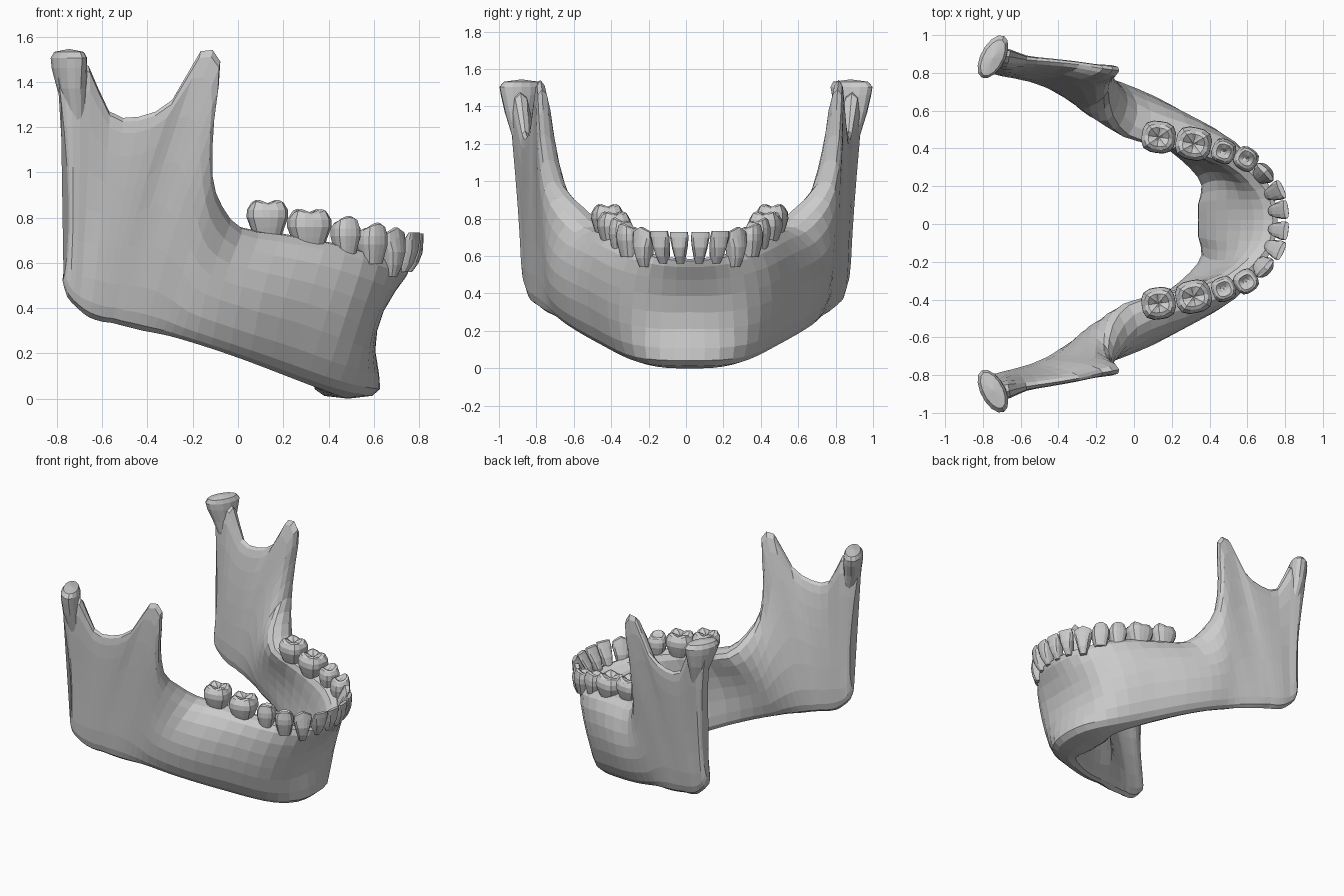
import bpy, bmesh
from math import cos, sin, pi, radians
from mathutils import Vector

# Body stations from chin midline backwards:
# facing angle, bottom xyz, middle xyz, top xyz, widths bottom/middle/top
BODY = [
    (0, .49, 0, 0, .525, 0, .30, .735, 0, .585, .36, .18, .12),
    (15, .475, .12, .002, .52, .13, .30, .715, .12, .595, .34, .18, .12),
    (35, .425, .23, .02, .51, .26, .32, .645, .22, .62, .22, .17, .13),
    (52, .33, .32, .055, .42, .37, .36, .53, .32, .66, .16, .18, .14),
    (60, .20, .42, .105, .26, .465, .42, .36, .39, .70, .13, .19, .16),
    (65, .03, .54, .17, .07, .57, .47, .16, .44, .735, .11, .19, .17),
    (68, -.13, .63, .225, -.10, .63, .52, .0, .50, .76, .10, .21, .20),
    (70, -.26, .68, .265, -.20, .66, .58, -.085, .61, .86, .10, .22, .20),
]
# Ramus stations: bottom xyz, middle xyz, top xyz, widths middle/top
RAMUS = [
    (-.34, .72, .285, -.24, .69, .67, -.12, .725, 1.0, .19, .12),
    (-.42, .75, .30, -.29, .73, .78, -.105, .775, 1.25, .15, .09),
    (-.48, .77, .315, -.34, .76, .85, -.078, .79, 1.49, .115, .08),
    (-.52, .78, .325, -.40, .78, .85, -.165, .805, 1.535, .10, .06),
    (-.56, .79, .335, -.46, .80, .82, -.29, .83, 1.32, .09, .05),
    (-.60, .80, .34, -.53, .815, .80, -.44, .85, 1.245, .09, .05),
    (-.66, .815, .36, -.61, .83, .82, -.57, .865, 1.27, .09, .06),
    (-.71, .825, .40, -.68, .84, .84, -.66, .885, 1.47, .09, .11),
    (-.755, .835, .45, -.735, .86, .86, -.75, .90, 1.48, .08, .11),
    (-.775, .845, .52, -.753, .86, .88, -.80, .90, 1.44, .05, .06),
]
# Side points of a section: height fraction, width factor
SIDE = [(.02, .6), (.07, .88), (.18, 1), (.35, 1), (.5, 1), (.65, 1), (.8, 1), (.92, .9), (.98, .6)]
# Teeth: name, x, y, z base, z top, width along row, depth, facing angle, lean, cusps
TEETH = [
    ("second_molar", .13, .44, .735, .88, .18, .17, 82, 0, 4),
    ("first_molar", .315, .405, .69, .84, .19, .175, 78, 0, 4),
    ("second_premolar", .475, .365, .65, .80, .125, .13, 68, 0, 2),
    ("first_premolar", .59, .32, .61, .77, .125, .125, 56, .01, 2),
    ("canine", .675, .238, .56, .755, .125, .13, 42, .03, 1),
    ("lateral_incisor", .725, .14, .575, .735, .105, .12, 24, .06, 0),
    ("central_incisor", .745, .05, .575, .73, .1, .12, 7, .06, 0),
]


def shift(p):
    """The jaw leans very slightly to one side towards the front."""
    return Vector((p[0], p[1] + .02 * max(0, min(1, (p[0] + .7) / .6)), p[2]))


def loft(name, rings, tip=None):
    bm = bmesh.new()
    vs = [[bm.verts.new(shift(p)) for p in r] for r in rings]
    n = len(vs[0])
    for a, b in zip(vs, vs[1:]):
        for i in range(n):
            bm.faces.new((a[i], a[(i + 1) % n], b[(i + 1) % n], b[i]))
    bm.faces.new(vs[0])
    if tip is None:
        bm.faces.new(vs[-1])
    else:
        t = bm.verts.new(shift(tip))
        for i in range(n):
            bm.faces.new((vs[-1][i], vs[-1][(i + 1) % n], t))
    bmesh.ops.recalc_face_normals(bm, faces=bm.faces)
    me = bpy.data.meshes.new(name)
    bm.to_mesh(me)
    bm.free()
    ob = bpy.data.objects.new(name, me)
    bpy.context.collection.objects.link(ob)
    return ob


def through(a, b, c, t):
    return a * (1 - t) * (1 - 2 * t) + b * 4 * t * (1 - t) + c * t * (2 * t - 1)


def section(s):
    a = radians(s[0])
    nrm = Vector((cos(a), sin(a), 0))
    B, M, T = Vector(s[1:4]), Vector(s[4:7]), Vector(s[7:10])

    def side(sign, rows):
        return [through(B, M, T, t) + nrm * sign * f * through(*s[10:13], t) / 2 for t, f in rows]
    return [B] + side(1, SIDE) + [T] + side(-1, SIDE[::-1])


def spline(p0, p1, p2, p3, t):
    return tuple(.5 * (2 * b + (c - a) * t + (2 * a - 5 * b + 4 * c - d) * t * t
                       + (3 * b - a - 3 * c + d) * t ** 3)
                 for a, b, c, d in zip(p0, p1, p2, p3))


# Jawbone: one loft from ramus to ramus
half = BODY + [(72 + i, *r[:9], .09 if i < 9 else .04, *r[9:]) for i, r in enumerate(RAMUS)]
mirror = [tuple(-v if k in (0, 2, 5, 8) else v for k, v in enumerate(s)) for s in half[:0:-1]]
full = mirror + half
rings = []
for i in range(len(full) - 1):
    q = [full[max(0, min(len(full) - 1, i + k))] for k in (-1, 0, 1, 2)]
    rings += [section(spline(*q, t)) for t in (0, .5)]
rings.append(section(full[-1]))
loft("jawbone", rings)

# Condyle heads: x, y, z, half width, half depth
CONDYLE = [(-.70, .868, 1.10, .02, .015), (-.715, .885, 1.24, .045, .04),
           (-.735, .89, 1.37, .085, .058), (-.745, .885, 1.46, .115, .065),
           (-.747, .885, 1.505, .125, .064), (-.747, .88, 1.532, .105, .05)]
ax = radians(62)
for side, sgn in (("left", 1), ("right", -1)):
    rings = []
    for x, y, z, w, d in CONDYLE:
        ring = []
        for i in range(14):
            u, v = w * cos(i * pi / 7), d * sin(i * pi / 7)
            ring.append((x + u * cos(ax) - v * sin(ax), sgn * (y + u * sin(ax) + v * cos(ax)), z))
        rings.append(ring)
    loft("condyle_" + side, rings, (-.747, sgn * .88, 1.545))

# Teeth: height, width factor, depth factor per ring
GRINDER = [(-.1, .68, .72), (.15, .82, .86), (.45, 1, 1), (.68, .99, .97), (.88, .8, .78), (.93, .6, .58), (.82, .25, .25)]
CUTTER = [(-.1, .38, .5), (.15, .6, .72), (.45, .82, .72), (.8, 1, .42), (1, .95, .2)]
for name, x, y, z0, z1, wt, wr, ang, lean, cusps in TEETH:
    a = radians(ang)
    for side, sgn in (("left", 1), ("right", -1)):
        def place(u, v, h):
            v += lean * h
            return (x + v * cos(a) - u * sin(a), sgn * (y + v * sin(a) + u * cos(a)), z0 + h * (z1 - z0))
        rings = []
        rows = GRINDER if cusps > 1 else CUTTER
        for k, (h, ft, fr) in enumerate(rows):
            ring = []
            for i in range(16):
                th = i * pi / 8
                c, s = cos(th), sin(th)
                r = (abs(c) ** 3 + abs(s) ** 3) ** (-1 / 3)
                hh = h
                if cusps == 4 and k >= 4:      # four corner cusps
                    hh -= .06 * cos(4 * th)
                elif cusps == 2 and k >= 4:    # outer and inner cusp
                    hh += .07 * s - .05 * cos(2 * th)
                elif cusps == 1 and k >= 3:    # pointed canine edge
                    hh -= .15 * abs(c)
                ring.append(place(wt / 2 * ft * r * c, wr / 2 * fr * r * s, hh))
            rings.append(ring)
        loft(name + "_" + side, rings, place(0, 0, .76 if cusps > 1 else 1))
